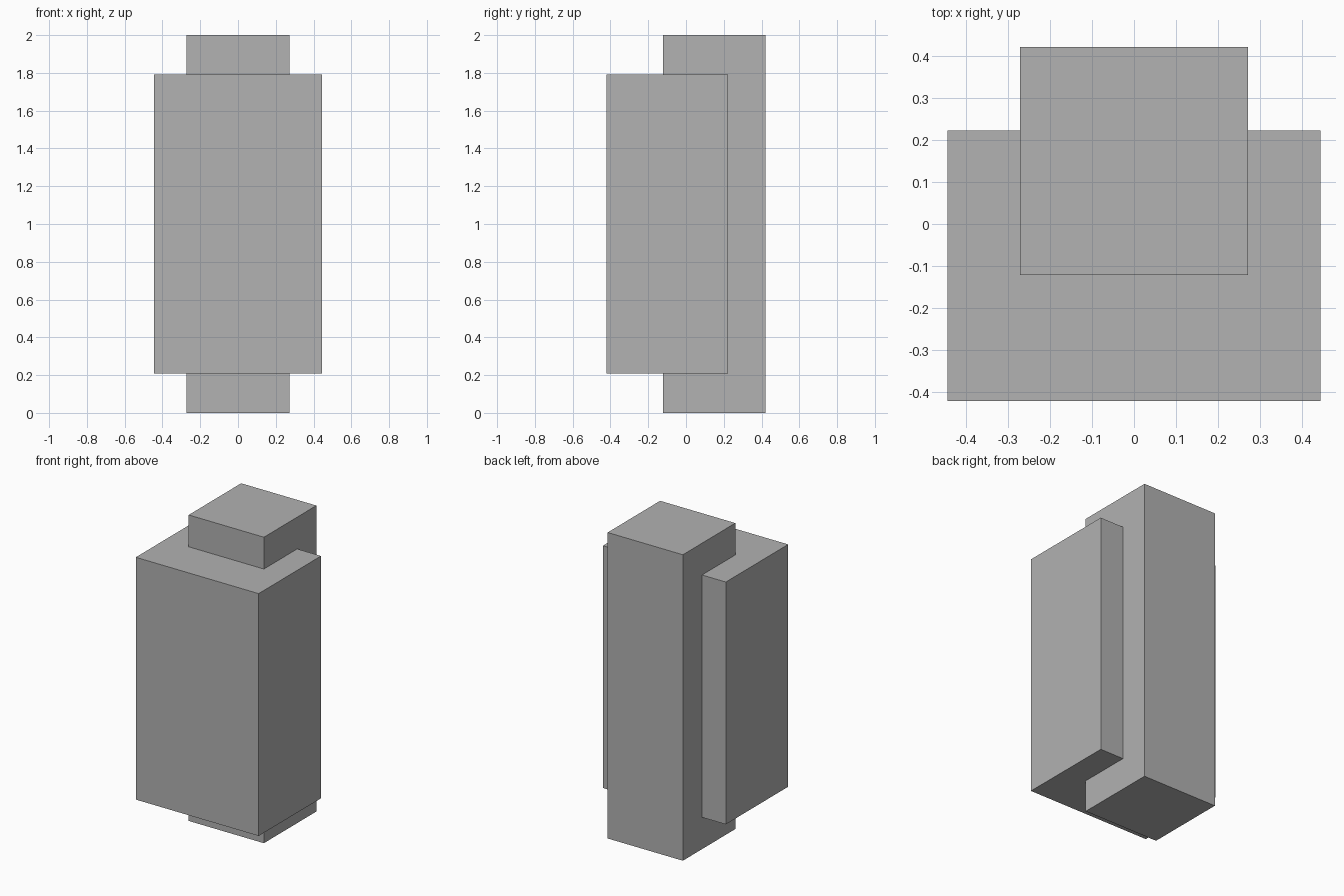
import bpy

if "Cube" in bpy.data.objects:
    bpy.data.objects.remove(bpy.data.objects["Cube"])

grey = bpy.data.materials.new("plain_grey")
grey.diffuse_color = (0.445, 0.445, 0.445, 1)
grey.use_nodes = True
grey.node_tree.nodes["Principled BSDF"].inputs["Base Color"].default_value = grey.diffuse_color


def box(name, lo, hi):
    """Add an axis-aligned box between two corners."""
    center = [(a + b) / 2 for a, b in zip(lo, hi)]
    bpy.ops.mesh.primitive_cube_add(size=1, location=center)
    ob = bpy.context.object
    ob.name = name
    ob.scale = [b - a for a, b in zip(lo, hi)]
    bpy.ops.object.transform_apply(location=False, rotation=False, scale=True)
    ob.data.materials.append(grey)
    return ob


# Tall square post at the back
box("rear_post", (-0.272, -0.121, 0), (0.272, 0.421, 2))

# Wide block wrapped around the front of the post
box("front_block", (-0.444, -0.421, 0.208), (0.444, 0.223, 1.792))
